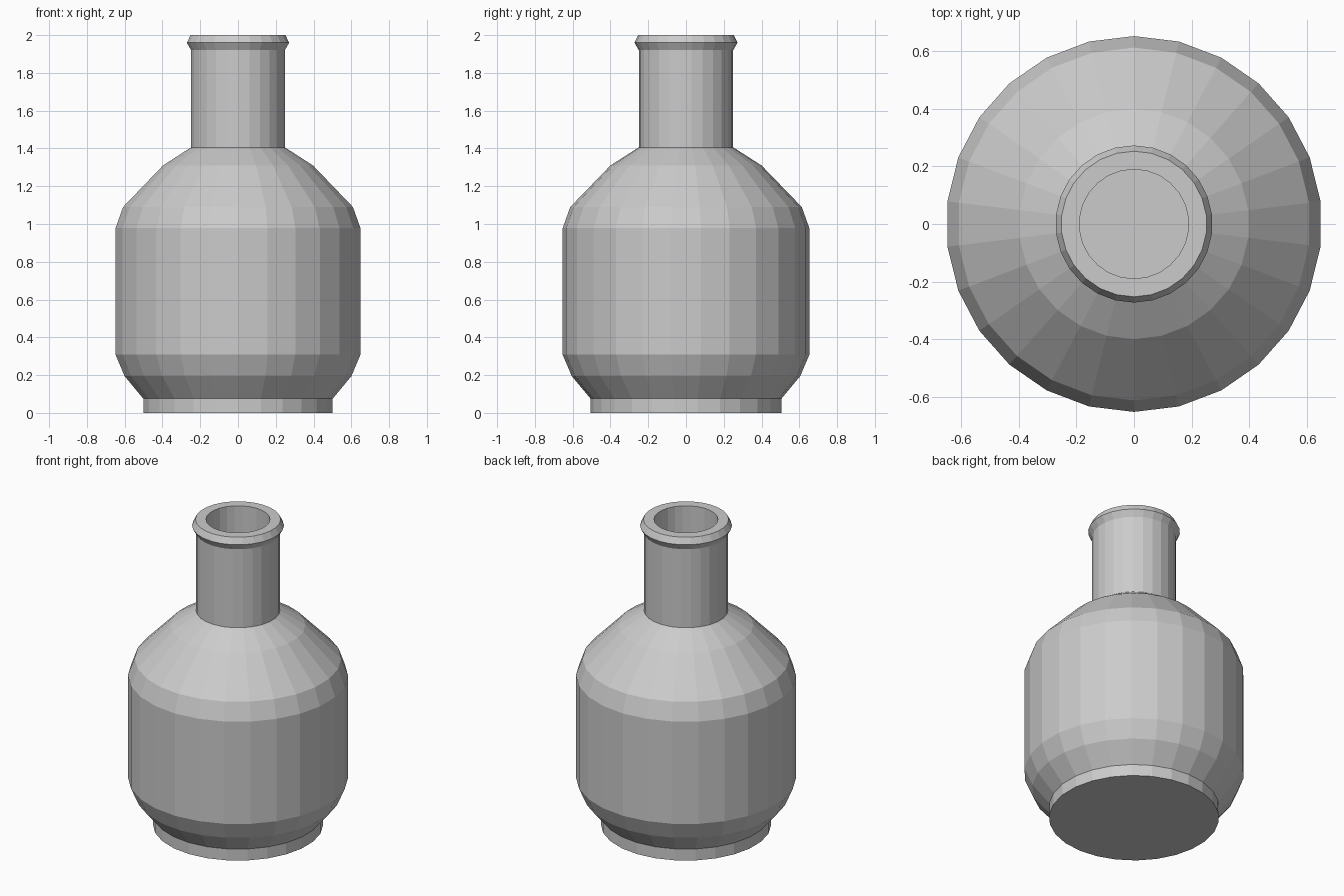
import bpy, bmesh
from math import sin, cos, tau

if "Cube" in bpy.data.objects:
    bpy.data.objects.remove(bpy.data.objects["Cube"])

SIDES = 26


def lathe(name, profile):
    """Revolve (radius, z) points into a closed, flat-shaded solid."""
    bm = bmesh.new()
    rings = []
    for r, z in profile:
        rings.append([bm.verts.new((r * sin(tau * i / SIDES), r * cos(tau * i / SIDES), z))
                      for i in range(SIDES)])
    for a, b in zip(rings, rings[1:]):
        for i in range(SIDES):
            j = (i + 1) % SIDES
            bm.faces.new((a[i], a[j], b[j], b[i]))
    bm.faces.new(rings[0])
    bm.faces.new(rings[-1])
    bmesh.ops.recalc_face_normals(bm, faces=bm.faces)
    mesh = bpy.data.meshes.new(name)
    bm.to_mesh(mesh)
    bm.free()
    obj = bpy.data.objects.new(name, mesh)
    bpy.context.collection.objects.link(obj)
    return obj


# Outer silhouette: foot, belly, shoulder
foot_and_belly = [(0.505, 0), (0.505, 0.075), (0.605, 0.195), (0.653, 0.308),
                  (0.653, 0.978)]
shoulder = [(0.613, 1.09), (0.4, 1.31), (0.25, 1.406)]
# Neck with a flared lip
neck_and_lip = [(0.25, 1.92), (0.273, 1.96), (0.253, 2.0)]
# Straight bore inside the neck, closed by a flat floor
bore = [(0.19, 2.0), (0.19, 1.406)]

lathe("bottle", foot_and_belly + shoulder + neck_and_lip + bore)
